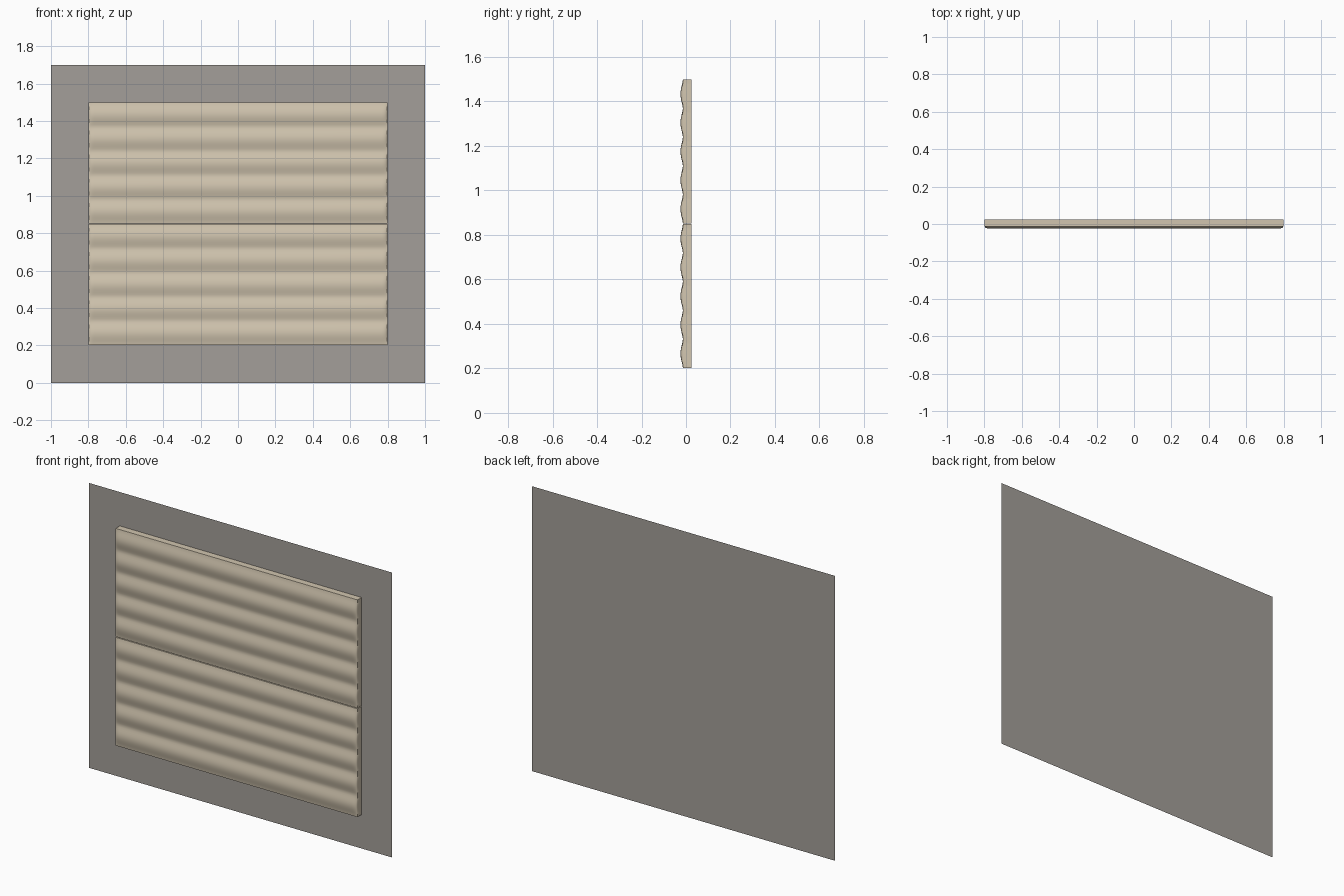
import bpy, bmesh, math

if "Cube" in bpy.data.objects:
    bpy.data.objects.remove(bpy.data.objects["Cube"])


def material(name, rgb):
    m = bpy.data.materials.new(name)
    m.diffuse_color = (*rgb, 1)
    m.use_nodes = True
    m.node_tree.nodes["Principled BSDF"].inputs["Base Color"].default_value = m.diffuse_color
    return m


TAN = material("upholstery tan", (0.64, 0.56, 0.43))
GREY = material("wall grey", (0.37, 0.345, 0.32))


def add_object(name, bm, mat):
    me = bpy.data.meshes.new(name)
    bm.to_mesh(me)
    bm.free()
    me.materials.append(mat)
    ob = bpy.data.objects.new(name, me)
    bpy.context.collection.objects.link(ob)
    return ob


# thin wall sheet behind the panels
bm = bmesh.new()
bm.faces.new([bm.verts.new(p) for p in
              [(-1, 0.025, 0), (1, 0.025, 0), (1, 0.025, 1.7), (-1, 0.025, 1.7)]])
add_object("wall_sheet", bm, GREY)

HALF_W, HEIGHT, RIBS, STEPS = 0.798, 0.646, 5, 12
FACE, BACK, PUFF = -0.014, 0.0245, 0.011


def padded_panel(name, z0):
    bm = bmesh.new()
    # columns crowd towards the ends, where the padding rolls down
    ends = [0, 0.002, 0.006, 0.012, 0.02, 0.03]
    xs = [-HALF_W + e for e in ends] + [-0.4, 0, 0.4] + [HALF_W - e for e in reversed(ends)]
    rows = RIBS * STEPS
    grid = []
    for j in range(rows + 1):
        wave = math.sin(math.pi * j / STEPS) ** 2
        wave = wave ** 0.75
        row = []
        for x in xs:
            d = min(1, (HALF_W - abs(x)) / 0.03)
            fade = math.sqrt(max(0, 1 - (1 - d) ** 2))
            row.append(bm.verts.new((x, FACE - PUFF * wave * fade, z0 + HEIGHT * j / rows)))
        grid.append(row)
    for a, b in zip(grid, grid[1:]):
        for i in range(len(xs) - 1):
            bm.faces.new((a[i], a[i + 1], b[i + 1], b[i]))
    # board sides and back
    rim = [e for e in bm.edges if e.is_boundary]
    new = bmesh.ops.extrude_edge_only(bm, edges=rim)["geom"]
    for v in new:
        if isinstance(v, bmesh.types.BMVert):
            v.co.y = BACK
    bmesh.ops.holes_fill(bm, edges=[e for e in bm.edges if e.is_boundary], sides=0)
    bmesh.ops.recalc_face_normals(bm, faces=bm.faces[:])
    ob = add_object(name, bm, TAN)
    bpy.ops.object.select_all(action='DESELECT')
    ob.select_set(True)
    bpy.context.view_layer.objects.active = ob
    bpy.ops.object.shade_smooth_by_angle(angle=math.radians(50))


# two stacked padded panels
padded_panel("lower_panel", 0.202)
padded_panel("upper_panel", 0.852)
